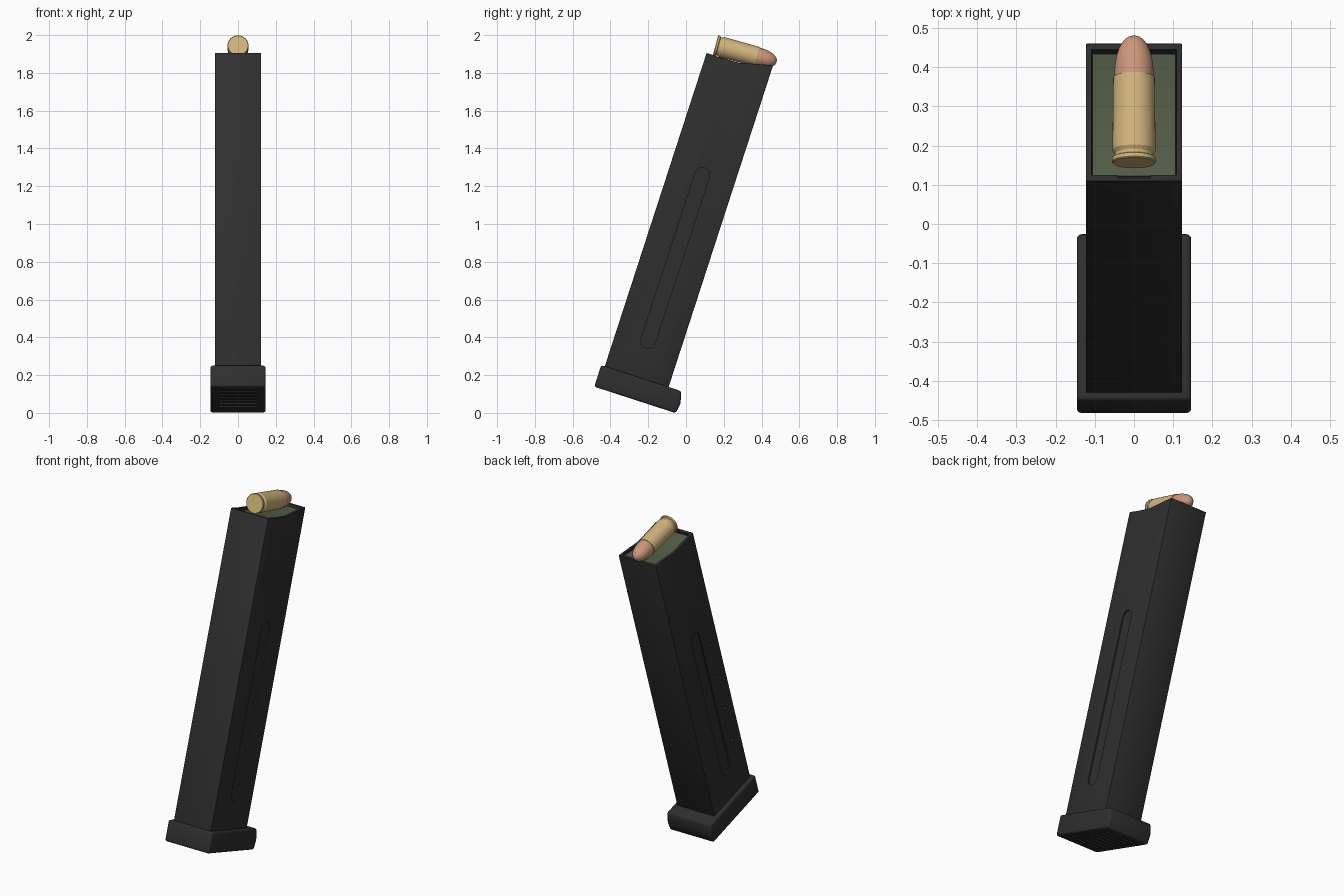
import bpy, bmesh, math
from mathutils import Matrix, Vector

if "Cube" in bpy.data.objects:
    bpy.data.objects.remove(bpy.data.objects["Cube"], do_unlink=True)

TILT = math.radians(-18)


def material(name, rgb):
    m = bpy.data.materials.new(name)
    m.use_nodes = True
    m.diffuse_color = (*rgb, 1)
    bsdf = m.node_tree.nodes["Principled BSDF"]
    bsdf.inputs["Base Color"].default_value = (*rgb, 1)
    bsdf.inputs["Roughness"].default_value = 0.6
    return m


BLACK = material("dark grey steel", (0.028, 0.028, 0.028))
GREEN = material("olive green polymer", (0.082, 0.107, 0.06))
BRASS = material("brass", (0.65, 0.46, 0.2))
COPPER = material("copper", (0.6, 0.31, 0.2))


def finish(name, bm, mat=None):
    bmesh.ops.recalc_face_normals(bm, faces=bm.faces)
    mesh = bpy.data.meshes.new(name)
    bm.to_mesh(mesh)
    bm.free()
    if mat:
        mesh.materials.append(mat)
    obj = bpy.data.objects.new(name, mesh)
    bpy.context.collection.objects.link(obj)
    return obj


def prism(name, profile, x0, x1, mat=BLACK):
    """Side profile (y, z) extruded across x."""
    bm = bmesh.new()
    face = bm.faces.new([bm.verts.new((x0, y, z)) for y, z in profile])
    new = bmesh.ops.extrude_face_region(bm, geom=[face])["geom"]
    bmesh.ops.translate(bm, vec=(x1 - x0, 0, 0),
                        verts=[v for v in new if isinstance(v, bmesh.types.BMVert)])
    return finish(name, bm, mat)


def box(y0, y1, z0, z1):
    return [(y0, z0), (y1, z0), (y1, z1), (y0, z1)]


def capsule(y, z0, z1, r, n=10):
    """Outline with round ends, upright in the side plane."""
    pts = []
    for zc, start in ((z1, 0), (z0, math.pi)):
        for i in range(n + 1):
            a = start + math.pi * i / n
            pts.append((y + r * math.cos(a), zc + r * math.sin(a)))
    return pts


def disc(y, z, r, n=14):
    return [(y + r * math.cos(math.tau * i / n), z + r * math.sin(math.tau * i / n))
            for i in range(n)]


def apply(obj, mod):
    bpy.context.view_layer.update()
    with bpy.context.temp_override(object=obj, active_object=obj):
        bpy.ops.object.modifier_apply(modifier=mod.name)


def bevel(obj, width, segments):
    mod = obj.modifiers.new("bevel", 'BEVEL')
    mod.width, mod.segments = width, segments
    mod.limit_method, mod.angle_limit = 'ANGLE', math.radians(40)
    apply(obj, mod)


def cut(obj, profile, x0, x1):
    cutter = prism("cutter", profile, x0, x1)
    mod = obj.modifiers.new("cut", 'BOOLEAN')
    mod.operation, mod.solver, mod.object = 'DIFFERENCE', 'EXACT', cutter
    apply(obj, mod)
    bpy.data.objects.remove(cutter, do_unlink=True)


def smooth(obj):
    bpy.ops.object.select_all(action='DESELECT')
    obj.select_set(True)
    bpy.context.view_layer.objects.active = obj
    bpy.ops.object.shade_smooth_by_angle(angle=math.radians(30))


# Hollow tube with a lip that rises towards the back
HALF = 0.123
RIM = [(-0.13, 1.892), (-0.22, 1.871), (-0.306, 1.849), (-0.42, 1.845), (-0.485, 1.846)]
body = prism("magazine_body", [(-0.485, 0.08), (-0.13, 0.08)] + RIM, -HALF, HALF)
bevel(body, 0.003, 2)
cut(body, box(-0.468, -0.146, 0.11, 2), -0.108, 0.108)

# Notch in the front lip
cut(body, box(-0.477, -0.46, 1.82, 2), -0.042, 0.042)

# Long pressed slots on both sides, small inspection holes on one
for side in (-1, 1):
    xs = sorted((side * (HALF - 0.008), side * (HALF + 0.02)))
    cut(body, capsule(-0.308, 0.3, 1.225, 0.039), *xs)
for i in range(4):
    cut(body, disc(-0.412, 1.10 - 0.225 * i, 0.012), -HALF - 0.02, -HALF + 0.03)

# Base plate with a ribbed underside
base = prism("base_plate", [(-0.505, -0.018), (-0.052, -0.018), (-0.043, 0.04),
                            (-0.06, 0.102), (-0.505, 0.102)], -0.146, 0.146)
bevel(base, 0.012, 3)
for i in range(7):
    y = -0.43 + 0.05 * i
    cut(base, box(y, y + 0.02, -0.05, -0.008), -0.1, 0.1)

# Follower closing the tube just below the lip
top = [(max(-0.466, min(-0.154, y)), z - 0.016) for y, z in RIM]
follower = prism("follower", [(-0.466, 1.72), (-0.154, 1.72)] + top, -0.106, 0.106, GREEN)

for part in (body, base, follower):
    part.rotation_euler.x = TILT
    smooth(part)


def lathe(name, profile, mat, steps=40):
    """Revolve (distance, radius) points around the y axis."""
    bm = bmesh.new()
    verts = [bm.verts.new((r, d, 0)) for d, r in profile]
    edges = [bm.edges.new(pair) for pair in zip(verts, verts[1:])]
    bmesh.ops.spin(bm, geom=verts + edges, cent=(0, 0, 0), axis=(0, 1, 0),
                   angle=math.tau, steps=steps)
    bmesh.ops.remove_doubles(bm, verts=bm.verts, dist=0.0002)
    obj = finish(name, bm, mat)
    obj.location = (0, 0.156, 1.945)
    obj.rotation_euler.x = math.radians(-15)
    smooth(obj)
    return obj


# Cartridge resting on the follower
lathe("cartridge_case", [(0, 0), (0, 0.053), (0.003, 0.056), (0.013, 0.056), (0.016, 0.049),
                         (0.024, 0.049), (0.034, 0.055), (0.226, 0.053), (0.226, 0)], BRASS)
nose = [(0.22, 0), (0.22, 0.05)]
for i in range(13):
    t = i / 12
    nose.append((0.235 + 0.1 * math.sin(t * math.pi / 2), 0.05 * math.cos(t * math.pi / 2) ** 0.9))
nose[-1] = (nose[-1][0], 0)
lathe("bullet_tip", nose, COPPER)
